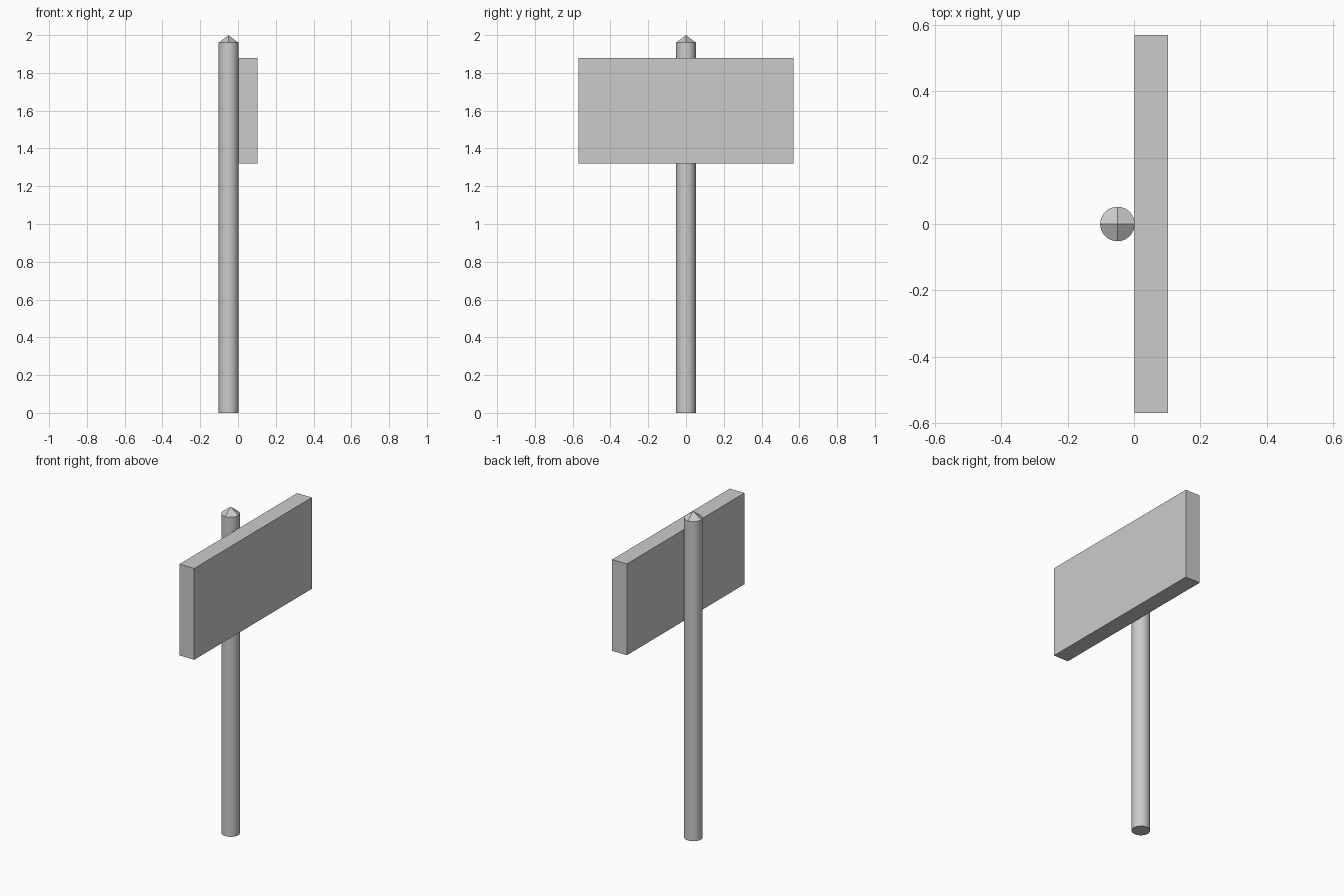
import bpy, bmesh, math

if "Cube" in bpy.data.objects:
    bpy.data.objects.remove(bpy.data.objects["Cube"])

SIDES = 32
R = 0.052
POST_X = -0.05


def finish(bm, name):
    bmesh.ops.recalc_face_normals(bm, faces=bm.faces)
    mesh = bpy.data.meshes.new(name)
    bm.to_mesh(mesh)
    bm.free()
    obj = bpy.data.objects.new(name, mesh)
    bpy.context.collection.objects.link(obj)
    return obj


def ring(bm, z):
    return [bm.verts.new((R * math.cos(2 * math.pi * i / SIDES),
                          R * math.sin(2 * math.pi * i / SIDES), z))
            for i in range(SIDES)]


# Round post with a point made of four quarter facets
bm = bmesh.new()
low, high = ring(bm, 0), ring(bm, 1.96)
bm.faces.new(low[::-1])
for i in range(SIDES):
    j = (i + 1) % SIDES
    bm.faces.new((low[i], low[j], high[j], high[i]))
apex = bm.verts.new((0, 0, 2.0))
q = SIDES // 4
for k in range(4):
    arc = [high[(k * q + i) % SIDES] for i in range(q + 1)]
    bm.faces.new(arc + [apex])
post = finish(bm, "post")
post.location.x = POST_X
bpy.context.view_layer.objects.active = post
post.select_set(True)
bpy.ops.object.shade_smooth_by_angle(angle=math.radians(30))
post.select_set(False)

# Sign board fixed to the right side of the post
bm = bmesh.new()
bmesh.ops.create_cube(bm, size=1)
bmesh.ops.scale(bm, vec=(0.1, 1.14, 0.56), verts=bm.verts)
board = finish(bm, "sign_board")
board.location = (0.052, 0, 1.60)
